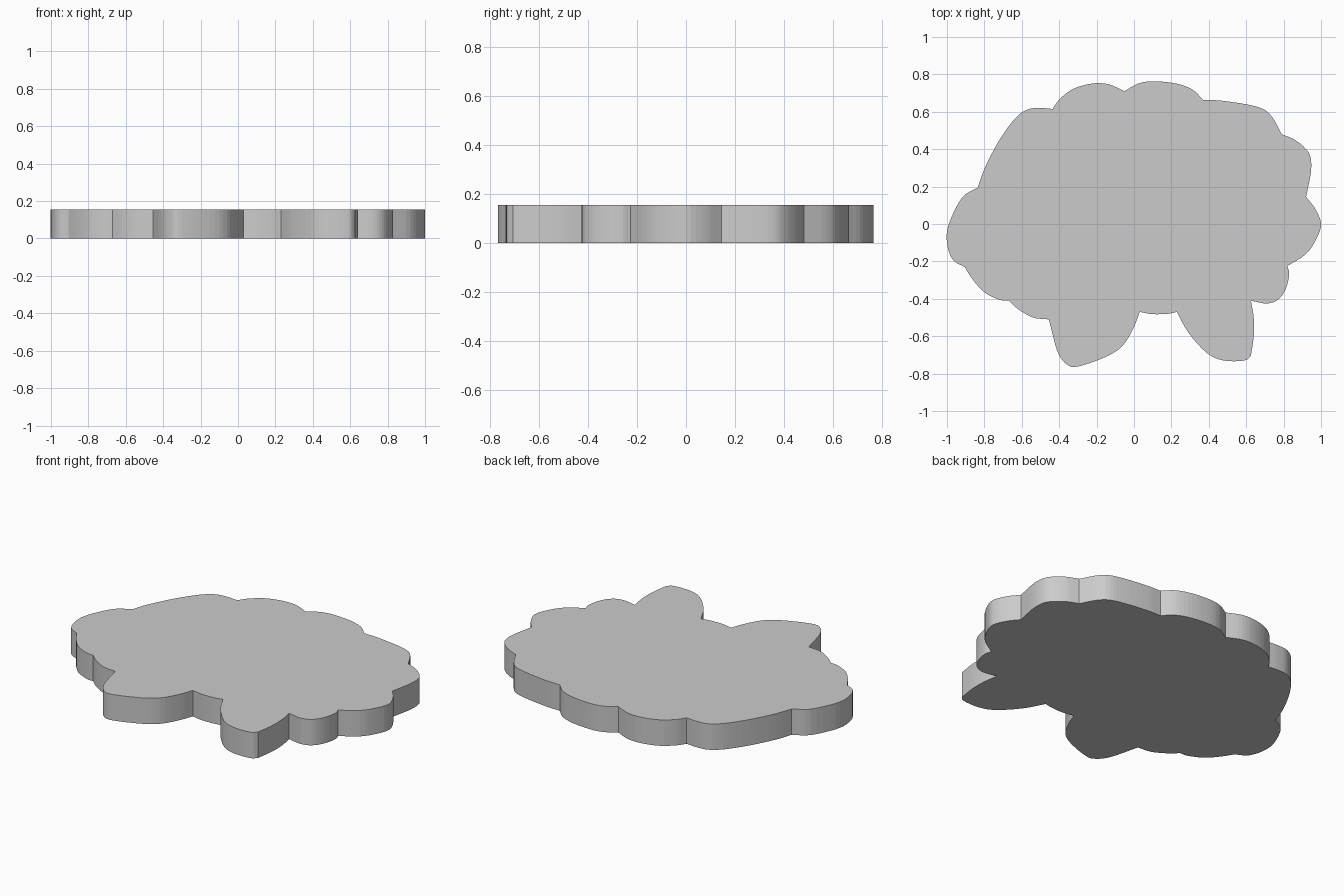
import bpy, bmesh
from mathutils import Vector

if "Cube" in bpy.data.objects:
    bpy.data.objects.remove(bpy.data.objects["Cube"])

HEIGHT = 0.155
STEPS = 4

# Each row is one lobe of the outline, clockwise, starting at a sharp notch
LOBES = [
    [(-.835, .195), (-.80, .295), (-.725, .44), (-.64, .56), (-.57, .612), (-.50, .62)],
    [(-.435, .615), (-.40, .665), (-.33, .72), (-.23, .75), (-.14, .748)],
    [(-.05, .71), (.02, .75), (.10, .763), (.22, .752), (.31, .72)],
    [(.37, .663), (.46, .66), (.60, .64), (.69, .615), (.74, .57)],
    [(.79, .48), (.86, .45), (.92, .40), (.945, .35), (.945, .27)],
    [(.92, .145), (.97, .08), (1, 0), (.975, -.08), (.92, -.16)],
    [(.82, -.225), (.83, -.27), (.81, -.35), (.77, -.405), (.71, -.425)],
    [(.625, -.41), (.64, -.50), (.64, -.60)],
    [(.625, -.705), (.59, -.73), (.48, -.73), (.39, -.69), (.29, -.58)],
    [(.23, -.47), (.18, -.48), (.10, -.482)],
    [(.03, -.47), (0, -.55), (-.06, -.65), (-.15, -.71), (-.30, -.762), (-.36, -.75), (-.41, -.68)],
    [(-.455, -.51), (-.54, -.50), (-.62, -.455)],
    [(-.67, -.41), (-.72, -.405), (-.80, -.365), (-.86, -.30)],
    [(-.905, -.23), (-.97, -.19), (-1, -.10), (-.99, 0), (-.92, .14)],
]


def smooth_lobe(points):
    """Sample a smooth curve through the lobe, leaving its ends sharp."""
    p = [Vector(q) for q in points]
    p = [2 * p[0] - p[1]] + p + [2 * p[-1] - p[-2]]
    out = []
    for a, b, c, d in zip(p, p[1:], p[2:], p[3:]):
        for i in range(STEPS):
            t = i / STEPS
            out.append(0.5 * (2 * b + (c - a) * t + (2 * a - 5 * b + 4 * c - d) * t ** 2
                              + (3 * b - a - 3 * c + d) * t ** 3))
    return out


outline = []
for i, lobe in enumerate(LOBES):
    outline += smooth_lobe(lobe + [LOBES[(i + 1) % len(LOBES)][0]])

# Scalloped slab: outline face extruded upwards
bm = bmesh.new()
face = bm.faces.new([bm.verts.new((v.x, v.y, 0)) for v in outline])
extruded = bmesh.ops.extrude_face_region(bm, geom=[face], use_keep_orig=True)
top = [g for g in extruded["geom"] if isinstance(g, bmesh.types.BMVert)]
bmesh.ops.translate(bm, verts=top, vec=(0, 0, HEIGHT))
bmesh.ops.recalc_face_normals(bm, faces=bm.faces)

mesh = bpy.data.meshes.new("scalloped_slab")
bm.to_mesh(mesh)
bm.free()
slab = bpy.data.objects.new("scalloped_slab", mesh)
bpy.context.collection.objects.link(slab)
